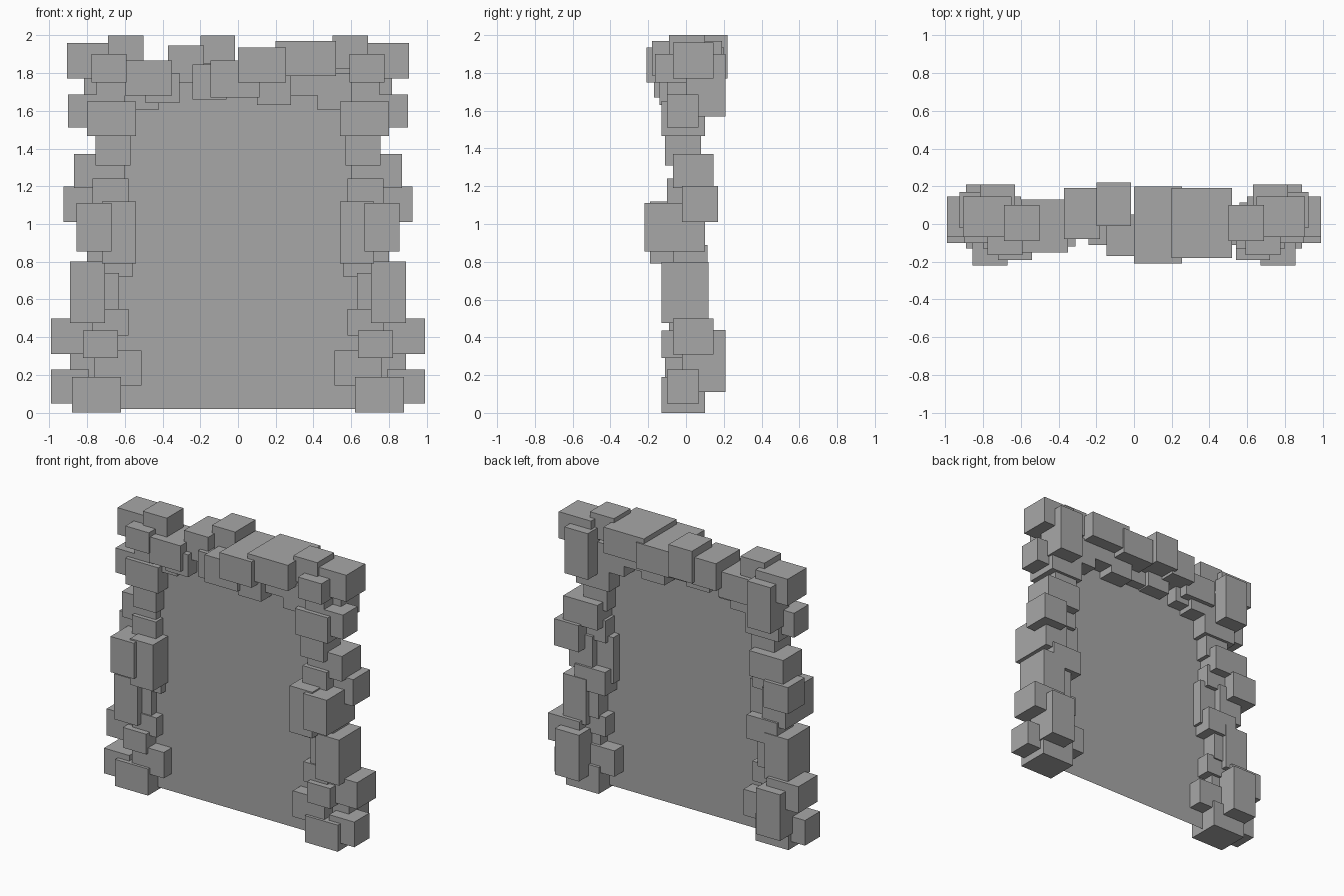
import bpy
import bmesh
from mathutils import Matrix, Vector

default_cube = bpy.data.objects.get("Cube")
if default_cube:
    bpy.data.objects.remove(default_cube, do_unlink=True)

# One stone colour for the whole gate
stone = bpy.data.materials.new("stone_grey")
stone.use_nodes = True
stone.diffuse_color = (0.39, 0.39, 0.39, 1)
stone.node_tree.nodes["Principled BSDF"].inputs["Base Color"].default_value = stone.diffuse_color


def add_object(name, bm, location):
    """Turn a bmesh into a stone object at the given place."""
    mesh = bpy.data.meshes.new(name)
    bm.to_mesh(mesh)
    bm.free()
    mesh.materials.append(stone)
    obj = bpy.data.objects.new(name, mesh)
    obj.location = location
    bpy.context.collection.objects.link(obj)


def block(name, x, y, z):
    """Add a box filling the given x, y and z ranges."""
    spans = (x, y, z)
    centre = Vector([(low + high) / 2 for low, high in spans])
    size = Vector([high - low for low, high in spans])
    bm = bmesh.new()
    bmesh.ops.create_cube(bm, size=1, matrix=Matrix.Diagonal(size.to_4d()))
    add_object(name, bm, centre)


def pair(name, x, y, z):
    """Add the same stone to both side pillars."""
    block("left_" + name, x, y, z)
    block("right_" + name, (-x[1], -x[0]), y, z)


def upright_sheet(name, half_width, y, z):
    """Add a single upright face that looks to the front."""
    bm = bmesh.new()
    corners = [(-half_width, z[0]), (half_width, z[0]), (half_width, z[1]), (-half_width, z[1])]
    bm.faces.new([bm.verts.new((across, 0, up)) for across, up in corners])
    add_object(name, bm, (0, y, 0))


# Sheet filling the opening
upright_sheet("gate_panel", half_width=.7, y=-.02, z=(.02, 1.85))

# Pillar stones, foot to waist
pair("base_stone", x=(.62, .88), y=(-.13, .10), z=(0, .19))
pair("outer_foot_stone", x=(.79, .99), y=(-.10, .07), z=(.05, .23))
pair("inner_foot_stone", x=(.51, .76), y=(-.11, .08), z=(.145, .33))
pair("back_foot_stone", x=(.70, .89), y=(-.02, .21), z=(.11, .44))
pair("small_front_stone", x=(.635, .82), y=(-.13, .06), z=(.29, .435))
pair("outer_shin_stone", x=(.74, .99), y=(-.07, .145), z=(.31, .50))
pair("inner_shin_stone", x=(.58, .77), y=(-.09, .08), z=(.41, .55))
pair("tall_stone", x=(.705, .89), y=(-.13, .12), z=(.475, .80))
pair("inner_knee_stone", x=(.63, .80), y=(-.08, .09), z=(.53, .74))
pair("back_waist_stone", x=(.56, .80), y=(-.07, .115), z=(.72, .89))

# Pillar stones, waist to shoulder
pair("inner_waist_stone", x=(.54, .72), y=(-.19, .05), z=(.79, 1.12))
pair("front_waist_stone", x=(.67, .855), y=(-.22, .10), z=(.855, 1.11))
pair("outer_waist_stone", x=(.73, .925), y=(-.02, .17), z=(1.01, 1.2))
pair("inner_chest_stone", x=(.58, .77), y=(-.10, .08), z=(1.08, 1.24))
pair("outer_chest_stone", x=(.60, .87), y=(-.07, .145), z=(1.19, 1.37))
pair("neck_stone", x=(.57, .755), y=(-.11, .08), z=(1.31, 1.47))
pair("shoulder_stone", x=(.54, .80), y=(-.13, .10), z=(1.465, 1.65))
pair("outer_shoulder_stone", x=(.70, .90), y=(-.10, .065), z=(1.51, 1.685))

# Pillar stones at the upper corners
pair("back_corner_stone", x=(.63, .815), y=(0, .21), z=(1.57, 1.9))
pair("corner_core_stone", x=(.60, .75), y=(-.10, .10), z=(1.6, 1.8))
pair("inner_corner_stone", x=(.42, .67), y=(-.09, .10), z=(1.605, 1.8))
pair("front_corner_stone", x=(.59, .775), y=(-.165, .03), z=(1.75, 1.9))
pair("outer_corner_stone", x=(.65, .905), y=(-.07, .145), z=(1.77, 1.96))
pair("top_corner_stone", x=(.50, .69), y=(-.09, .10), z=(1.82, 2))

# Lintel stones from right to left
block("lintel_right_end", x=(-.60, -.35), y=(-.15, .13), z=(1.68, 1.865))
block("lintel_right_drop", x=(-.49, -.31), y=(-.12, .07), z=(1.64, 1.8))
block("lintel_right_top", x=(-.37, -.18), y=(-.08, .19), z=(1.75, 1.945))
block("lintel_right_inner", x=(-.24, -.06), y=(-.11, .08), z=(1.66, 1.845))
block("lintel_crown", x=(-.20, -.015), y=(-.01, .22), z=(1.77, 2))
block("lintel_centre", x=(-.145, .115), y=(-.17, .05), z=(1.67, 1.865))
block("lintel_left_inner", x=(0, .255), y=(-.21, .20), z=(1.75, 1.935))
block("lintel_left_drop", x=(.10, .28), y=(-.14, .10), z=(1.63, 1.8))
block("lintel_left_low", x=(.24, .42), y=(-.09, .10), z=(1.68, 1.83))
block("lintel_left_top", x=(.20, .52), y=(-.18, .19), z=(1.785, 1.97))
